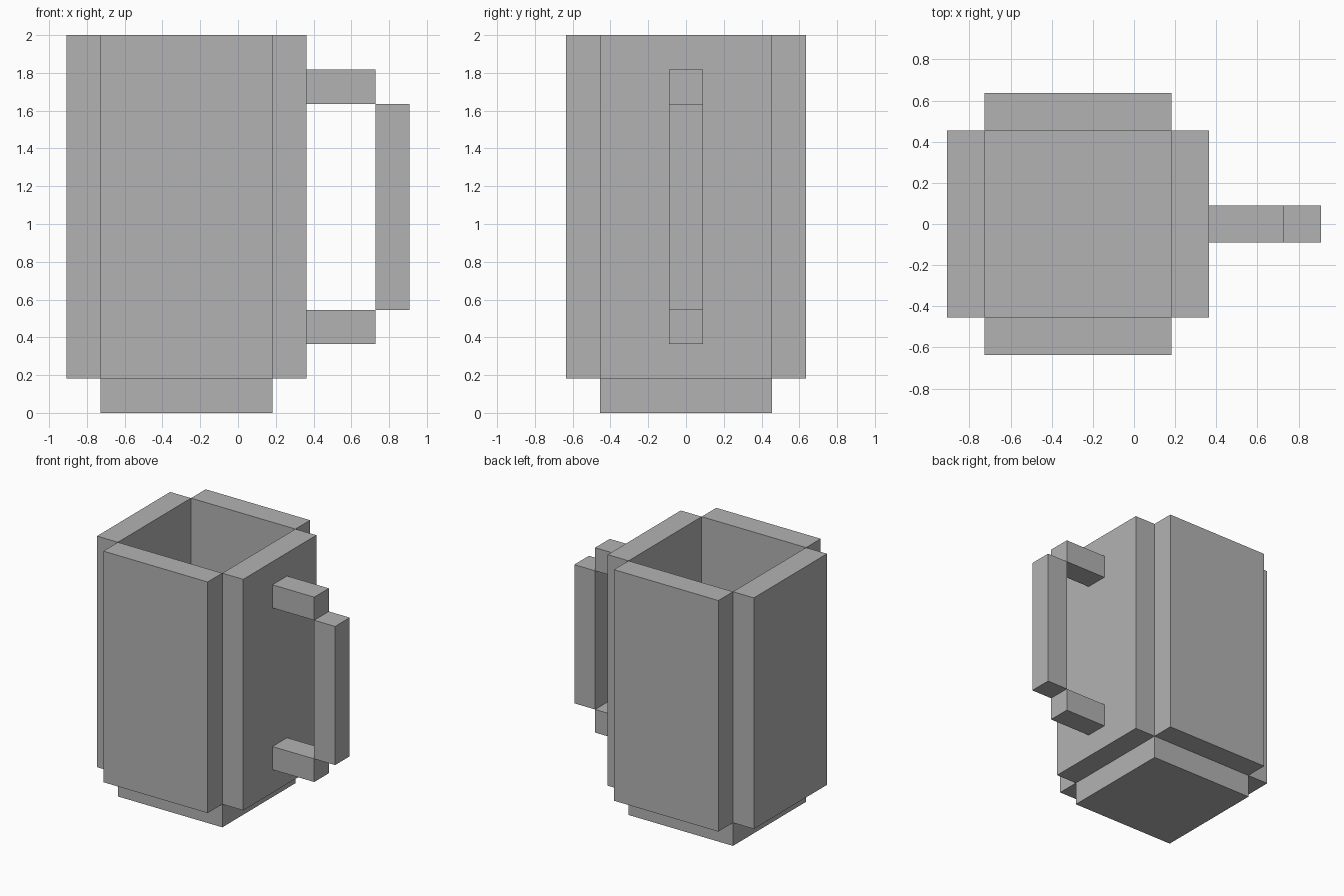
import bpy

if "Cube" in bpy.data.objects:
    bpy.data.objects.remove(bpy.data.objects["Cube"])

U = 2 / 11  # one block of the grid the mug is built on

grey = bpy.data.materials.new("plain_grey")
grey.use_nodes = True
colour = (0.45, 0.45, 0.45, 1)
grey.diffuse_color = colour
grey.node_tree.nodes["Principled BSDF"].inputs["Base Color"].default_value = colour


def box(name, low, high):
    """Add a box between two corners given in blocks."""
    centre = [(a + b) / 2 * U for a, b in zip(low, high)]
    size = [(b - a) * U for a, b in zip(low, high)]
    bpy.ops.mesh.primitive_cube_add(size=1, location=centre)
    part = bpy.context.object
    part.name = name
    part.scale = size
    bpy.ops.object.transform_apply(location=False, rotation=False, scale=True)
    part.data.materials.append(grey)


# Base slab, whose top is the floor of the mug
box("base", (-4, -2.5, 0), (1, 2.5, 1))

# Four walls, meeting only along their corner edges
box("front_wall", (-4, -3.5, 1), (1, -2.5, 11))
box("back_wall", (-4, 2.5, 1), (1, 3.5, 11))
box("right_wall", (-5, -2.5, 1), (-4, 2.5, 11))
box("left_wall", (1, -2.5, 1), (2, 2.5, 11))

# Handle: two arms and an upright grip
for name, z in (("lower_handle_arm", 2), ("upper_handle_arm", 9)):
    box(name, (2, -0.5, z), (4, 0.5, z + 1))
box("handle_grip", (4, -0.5, 3), (5, 0.5, 9))
